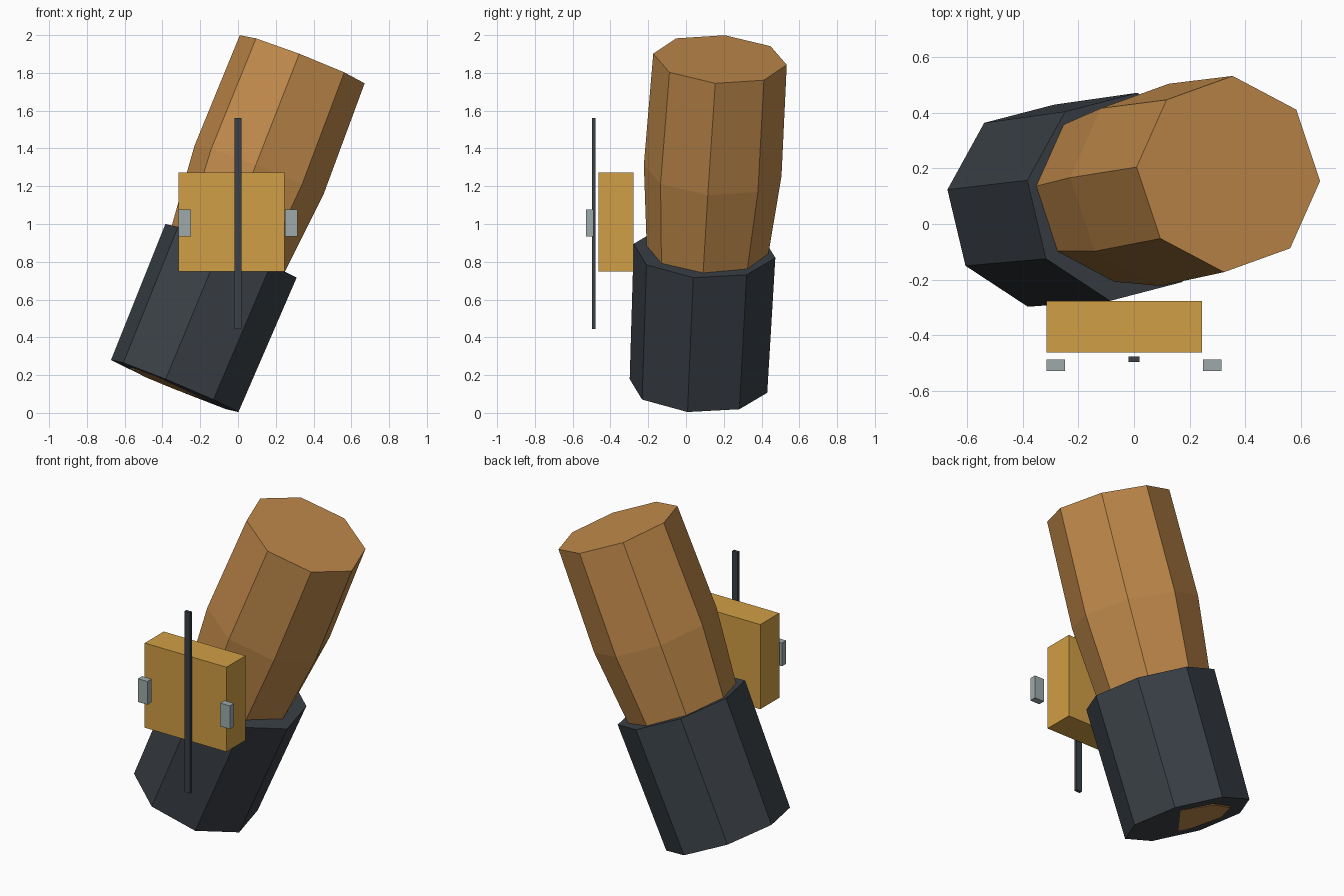
import bpy, math
from mathutils import Vector

if "Cube" in bpy.data.objects:
    bpy.data.objects.remove(bpy.data.objects["Cube"])


def material(name, rgb):
    lin = [c / 12.92 if c <= 0.04045 else ((c + 0.055) / 1.055) ** 2.4 for c in rgb]
    m = bpy.data.materials.new(name)
    m.diffuse_color = (*lin, 1)
    m.use_nodes = True
    m.node_tree.nodes["Principled BSDF"].inputs["Base Color"].default_value = m.diffuse_color
    return m


wood = material("warm wood", (0.76, 0.545, 0.295))
charcoal = material("charcoal", (0.23, 0.255, 0.28))
ochre = material("ochre", (0.82, 0.62, 0.27))
steel = material("pale steel", (0.62, 0.665, 0.67))


def add_object(name, verts, faces, mat):
    me = bpy.data.meshes.new(name)
    me.from_pydata(verts, [], faces)
    me.materials.append(mat)
    ob = bpy.data.objects.new(name, me)
    bpy.context.collection.objects.link(ob)
    return ob


def octagon_loft(name, start, end, rings, first_corner, mat):
    """Eight-sided solid along an axis; rings are (fraction, radius)."""
    start, end = Vector(start), Vector(end)
    n = (end - start).normalized()
    u = Vector(first_corner)
    u = (u - n * u.dot(n)).normalized()
    v = n.cross(u)
    verts, faces = [], []
    for t, r in rings:
        c = start.lerp(end, t)
        for i in range(8):
            a = i * math.pi / 4
            verts.append(c + (u * math.cos(a) + v * math.sin(a)) * r)
    for k in range(len(rings) - 1):
        for i in range(8):
            j = (i + 1) % 8
            faces.append((k * 8 + i, k * 8 + j, k * 8 + 8 + j, k * 8 + 8 + i))
    faces.append(tuple(range(7, -1, -1)))
    faces.append(tuple(range(len(verts) - 8, len(verts))))
    return add_object(name, verts, faces, mat)


def box(name, lo, hi, mat):
    verts = [(x, y, z) for x in (lo[0], hi[0]) for y in (lo[1], hi[1]) for z in (lo[2], hi[2])]
    faces = [(0, 1, 3, 2), (4, 6, 7, 5), (0, 4, 5, 1), (2, 3, 7, 6), (0, 2, 6, 4), (1, 5, 7, 3)]
    return add_object(name, verts, faces, mat)


# Leaning wooden limb, narrowing towards the bottom
octagon_loft("limb", (-0.335, 0.066, 0.141), (0.34, 0.18, 1.872),
             [(0, 0.25), (0.66, 0.366), (1, 0.355)], (-0.33, 0.025, 0.1275), wood)
# Dark sleeve around the lower end
octagon_loft("sleeve", (-0.335, 0.066, 0.1425), (-0.037, 0.098, 0.858),
             [(0, 0.369), (1, 0.38)], (-0.335, 0.058, 0.1425), charcoal)
# Block floating in front, with a thin rod and two side tabs
box("block", (-0.315, -0.463, 0.748), (0.245, -0.277, 1.272), ochre)
box("rod", (-0.019, -0.498, 0.443), (0.019, -0.478, 1.562), charcoal)
for side, x in (("left", -0.282), ("right", 0.282)):
    box(side + "_tab", (x - 0.033, -0.53, 0.933), (x + 0.033, -0.489, 1.077), steel)
